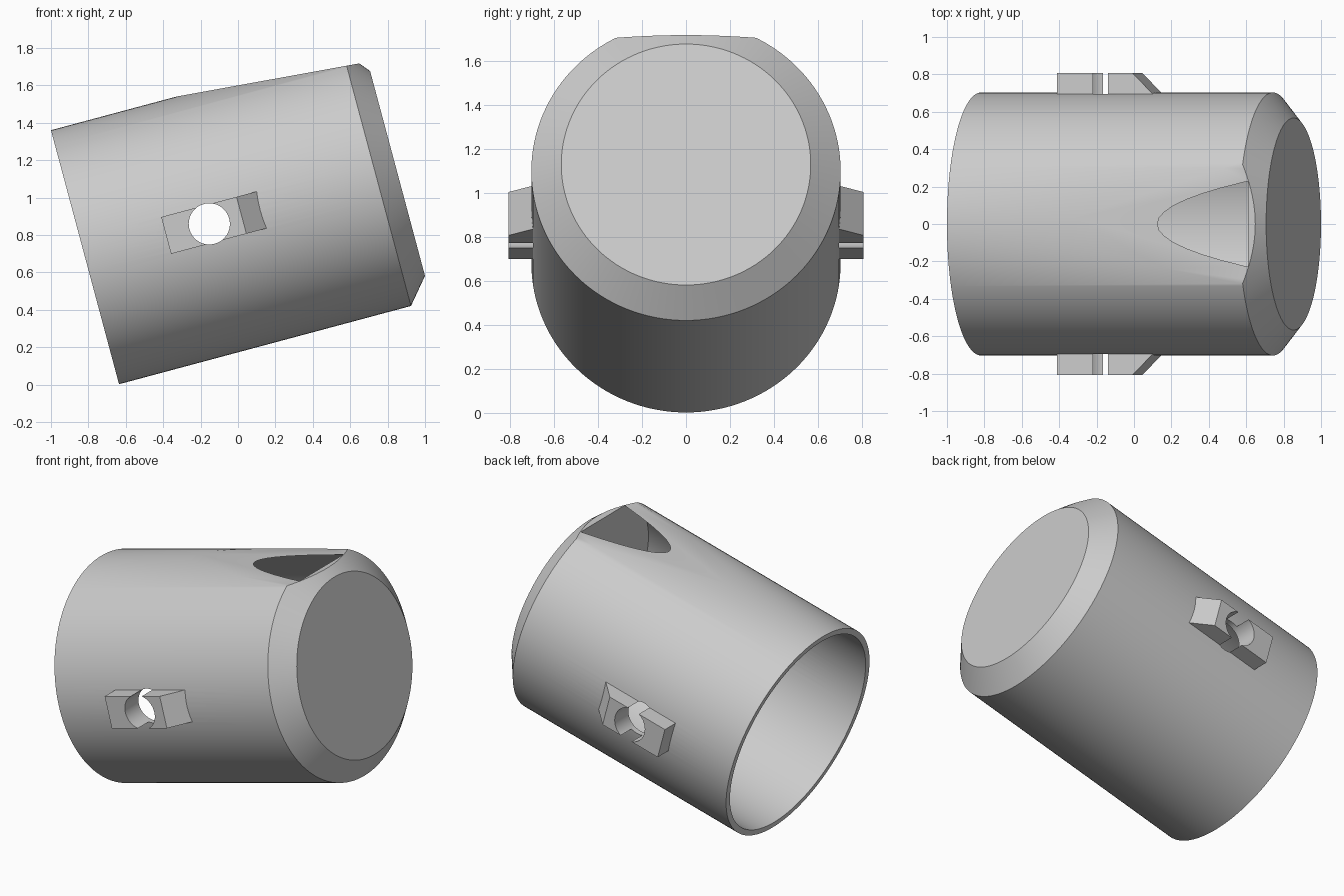
import bpy
import bmesh
import math
from mathutils import Matrix, Vector

default = bpy.data.objects.get("Cube")
if default:
    bpy.data.objects.remove(default, do_unlink=True)

# Sizes along the cup's own axis (x), before it is tilted
SEGMENTS = 128
OUTER, INNER, END = 0.703, 0.665, 0.567
SHOULDER, FLOOR, LENGTH = 1.616, 1.645, 1.73
HOLE_X, HOLE_R = 0.688, 0.11
TILT = Matrix.Translation((-0.818, 0, 0.681)) @ Matrix.Rotation(math.radians(-15), 4, 'Y')

grey = bpy.data.materials.new("plain grey")
grey.use_nodes = True
colour = (0.6, 0.6, 0.6, 1)
grey.diffuse_color = colour
grey.node_tree.nodes["Principled BSDF"].inputs["Base Color"].default_value = colour


def make_object(name, bm):
    bmesh.ops.recalc_face_normals(bm, faces=bm.faces)
    mesh = bpy.data.meshes.new(name)
    bm.to_mesh(mesh)
    bm.free()
    obj = bpy.data.objects.new(name, mesh)
    bpy.context.collection.objects.link(obj)
    return obj


def lathe(name, profile):
    """Revolve (x, radius) points round the x axis."""
    bm = bmesh.new()
    rings = []
    for x, r in profile:
        if r == 0:
            rings.append([bm.verts.new((x, 0, 0))] * SEGMENTS)
            continue
        angles = [math.tau * i / SEGMENTS for i in range(SEGMENTS)]
        rings.append([bm.verts.new((x, r * math.sin(a), r * math.cos(a))) for a in angles])
    for a, b in zip(rings, rings[1:] + rings[:1]):
        if a[0] is a[1] and b[0] is b[1]:
            continue
        for i in range(SEGMENTS):
            j = (i + 1) % SEGMENTS
            corners = list(dict.fromkeys((a[i], a[j], b[j], b[i])))
            bm.faces.new(corners)
    # Merge the flat end fans into single faces
    hubs = [v for v in bm.verts if len(v.link_edges) == SEGMENTS]
    bmesh.ops.dissolve_verts(bm, verts=hubs)
    return make_object(name, bm)


def cut(obj, cutters):
    for cutter in cutters:
        mod = obj.modifiers.new("cut", 'BOOLEAN')
        mod.operation = 'DIFFERENCE'
        mod.solver = 'EXACT'
        mod.object = cutter
    graph = bpy.context.evaluated_depsgraph_get()
    mesh = bpy.data.meshes.new_from_object(obj.evaluated_get(graph))
    obj.modifiers.clear()
    obj.data = mesh


def finish(obj):
    obj.data.materials.clear()
    obj.data.materials.append(grey)
    obj.data.transform(TILT)
    bpy.ops.object.select_all(action='DESELECT')
    obj.select_set(True)
    bpy.context.view_layer.objects.active = obj
    bpy.ops.object.shade_smooth_by_angle(angle=math.radians(30))


# Cutter for the cross hole through both sides
bm = bmesh.new()
bmesh.ops.create_cone(bm, cap_ends=True, segments=64, radius1=HOLE_R, radius2=HOLE_R, depth=3,
                      matrix=Matrix.Translation((HOLE_X, 0, 0)) @ Matrix.Rotation(math.pi / 2, 4, 'X'))
hole_cutter = make_object("hole_cutter", bm)

# Cutter for the shallow sloping flat that opens the top wall
start, stop = Vector((0.694, 0, OUTER)), Vector((1.687, 0, 0.621))
slope = math.atan2(start.z - stop.z, stop.x - start.x)
bm = bmesh.new()
bmesh.ops.create_cube(bm, size=1, matrix=Matrix.Translation((start + stop) / 2)
                      @ Matrix.Rotation(slope, 4, 'Y')
                      @ Matrix.Translation((0, 0, 0.5)) @ Matrix.Diagonal((3, 2, 1, 1)))
flat_cutter = make_object("flat_cutter", bm)

# Hollow cup with a bevelled closed end
cup = lathe("cup_body", [(0, INNER), (0, OUTER), (SHOULDER, OUTER), (LENGTH, END),
                         (LENGTH, 0), (FLOOR, 0), (FLOOR, INNER)])
cut(cup, [hole_cutter, flat_cutter])
finish(cup)

# Side lugs with a sloped leading end, split by the hole
LUG_HALF, LUG_IN, LUG_OUT = 0.102, 0.68, 0.807
outline = [(0.449, LUG_IN), (0.449, LUG_OUT), (0.866, LUG_OUT), (0.866 + LUG_OUT - LUG_IN, LUG_IN)]
for name, side in (("front_lug", -1), ("back_lug", 1)):
    bm = bmesh.new()
    face = bm.faces.new([bm.verts.new((x, side * y, -LUG_HALF)) for x, y in outline])
    extruded = bmesh.ops.extrude_face_region(bm, geom=[face])["geom"]
    bmesh.ops.translate(bm, vec=(0, 0, 2 * LUG_HALF),
                        verts=[g for g in extruded if isinstance(g, bmesh.types.BMVert)])
    lug = make_object(name, bm)
    cut(lug, [hole_cutter])
    finish(lug)

for cutter in (hole_cutter, flat_cutter):
    bpy.data.objects.remove(cutter, do_unlink=True)
